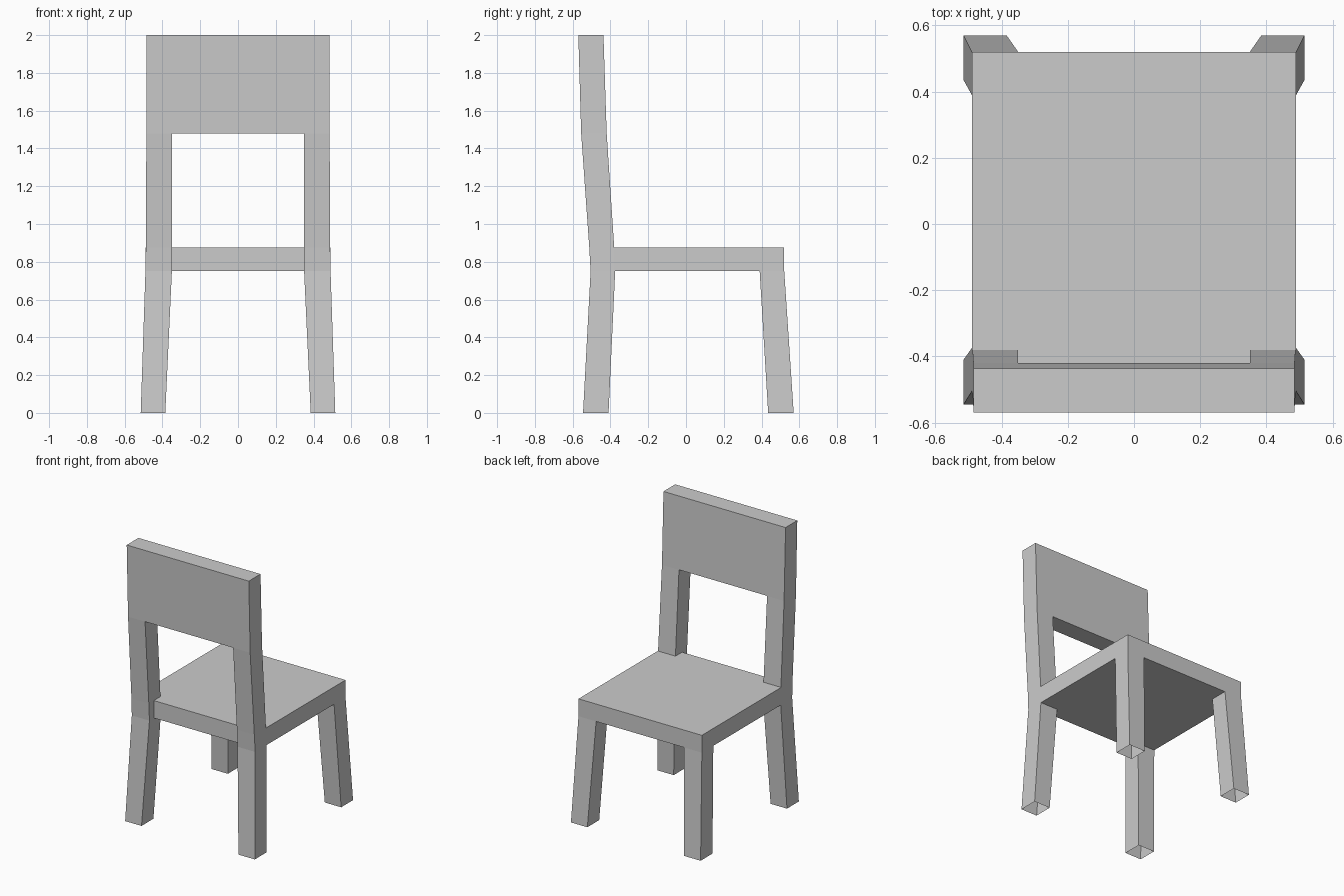
import bpy

if "Cube" in bpy.data.objects:
    bpy.data.objects.remove(bpy.data.objects["Cube"])


def make_object(name, verts, faces, mirror=False):
    mesh = bpy.data.meshes.new(name)
    mesh.from_pydata(verts, [], faces)
    mesh.update()
    obj = bpy.data.objects.new(name, mesh)
    bpy.context.collection.objects.link(obj)
    if mirror:
        obj.modifiers.new("Mirror", 'MIRROR').use_axis[0] = True
    return obj


def tube(sections):
    """Open four-sided tube through sections (z, x0, x1, y0, y1), bottom to top."""
    verts, faces = [], []
    for z, x0, x1, y0, y1 in sections:
        verts += [(x0, y0, z), (x1, y0, z), (x1, y1, z), (x0, y1, z)]
    for s in range(len(sections) - 1):
        for i in range(4):
            a, b = s * 4 + i, s * 4 + (i + 1) % 4
            faces.append((a, b, b + 4, a + 4))
    return verts, faces


# Seat: slab whose rear narrows to fit between the back posts
LOW, HIGH = 0.75, 0.875
outline = [(-0.49, -0.38), (-0.35, -0.38), (-0.35, -0.455), (0.35, -0.455),
           (0.35, -0.38), (0.49, -0.38), (0.49, 0.52), (-0.49, 0.52)]
n = len(outline)
verts = [(x, y, z) for z in (LOW, HIGH) for x, y in outline]
faces = [tuple(reversed(range(n))), tuple(range(n, 2 * n))]
# Only the exposed sides: rear rail, right, far edge, left
faces += [(i, (i + 1) % n, (i + 1) % n + n, i + n) for i in (2, 5, 6, 7)]
make_object("seat", verts, faces)

# Straight legs, splayed outwards, open at the foot
make_object("straight_leg", *tube([
    (0, 0.385, 0.515, 0.435, 0.57),
    (LOW, 0.35, 0.49, 0.39, 0.52)]), mirror=True)

# Legs that continue up as bent back posts
make_object("back_post", *tube([
    (0, 0.385, 0.515, -0.545, -0.41),
    (LOW, 0.35, 0.49, -0.505, -0.375),
    (HIGH, 0.35, 0.488, -0.512, -0.38),
    (1.48, 0.35, 0.485, -0.555, -0.42)]), mirror=True)

# Backrest panel, with its underside spanning only between the posts
verts, faces = tube([
    (1.48, -0.485, 0.485, -0.555, -0.42),
    (2.0, -0.485, 0.485, -0.57, -0.437)])
verts += [(-0.35, -0.555, 1.48), (-0.35, -0.42, 1.48),
          (0.35, -0.42, 1.48), (0.35, -0.555, 1.48)]
faces += [(4, 5, 6, 7), (8, 9, 10, 11)]
make_object("backrest", verts, faces)
